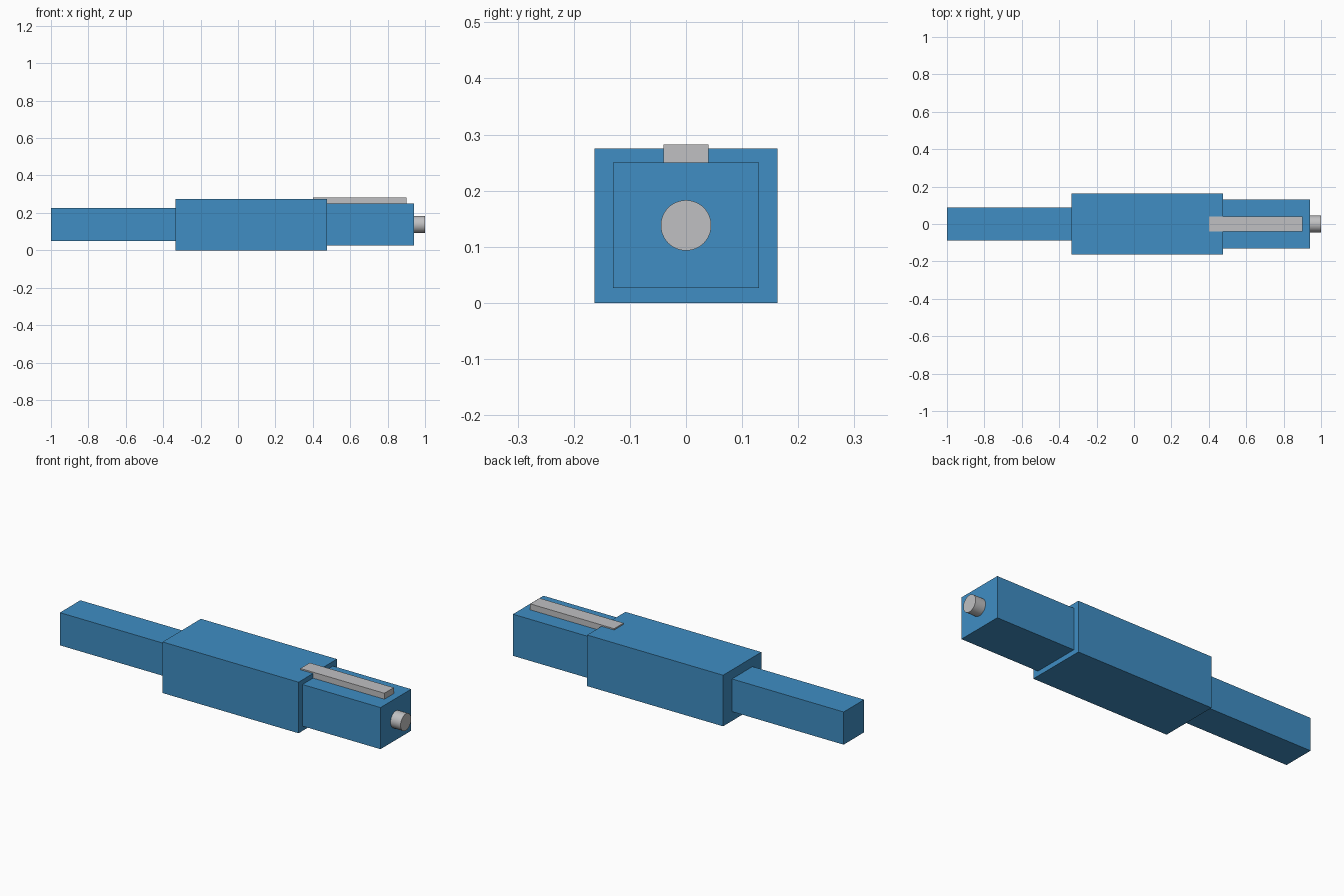
import bpy
import math

default = bpy.data.objects.get("Cube")
if default:
    bpy.data.objects.remove(default, do_unlink=True)


def material(name, colour):
    mat = bpy.data.materials.new(name)
    mat.use_nodes = True
    mat.diffuse_color = colour
    mat.node_tree.nodes["Principled BSDF"].inputs["Base Color"].default_value = colour
    return mat


blue = material("blue", (0.05, 0.27, 0.55, 1))
grey = material("light grey", (0.53, 0.53, 0.54, 1))


def box(name, x0, x1, half_width, z0, z1, mat):
    """Box centred on y = 0, given its x and z extents."""
    bpy.ops.mesh.primitive_cube_add(size=1, location=((x0 + x1) / 2, 0, (z0 + z1) / 2))
    obj = bpy.context.object
    obj.name = name
    obj.scale = (x1 - x0, 2 * half_width, z1 - z0)
    bpy.ops.object.transform_apply(location=False, rotation=False, scale=True)
    obj.data.materials.append(mat)
    return obj


# Stepped square body: narrow handle, thick middle, front section
box("handle", -1.0, -0.335, 0.087, 0.05, 0.226, blue)
box("main_body", -0.335, 0.475, 0.163, 0.0, 0.275, blue)
box("front_section", 0.475, 0.94, 0.13, 0.026, 0.25, blue)

# Bar lying on the front section and let into the middle
box("top_bar", 0.40, 0.90, 0.04, 0.25, 0.282, grey)

# Round tip on the end face
bpy.ops.mesh.primitive_cylinder_add(vertices=48, radius=0.045, depth=0.06,
                                    location=(0.97, 0, 0.138),
                                    rotation=(0, math.pi / 2, 0))
tip = bpy.context.object
tip.name = "round_tip"
tip.data.materials.append(grey)
bpy.ops.object.shade_smooth_by_angle(angle=math.radians(30))
